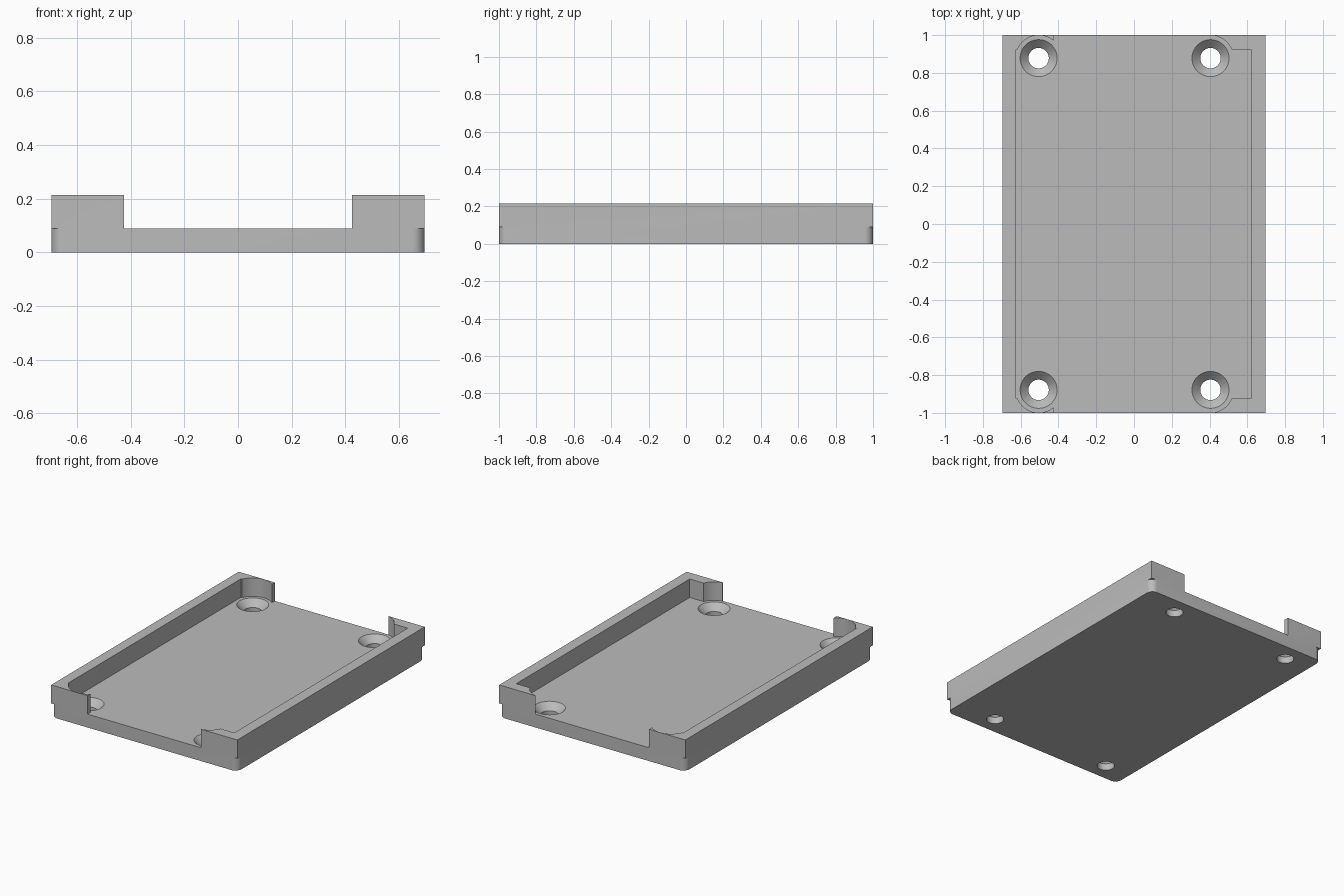
import bpy, bmesh

cube = bpy.data.objects.get("Cube")
if cube:
    bpy.data.objects.remove(cube, do_unlink=True)

HALF_X, HALF_Y = 0.695, 1.0
FLOOR, TOP = 0.09, 0.215
HOLES = [(x, y) for x in (-0.505, 0.405) for y in (-0.878, 0.878)]

grey = bpy.data.materials.new("plain grey")
grey.use_nodes = True
colour = (0.5, 0.5, 0.5, 1)
grey.diffuse_color = colour
grey.node_tree.nodes["Principled BSDF"].inputs["Base Color"].default_value = colour


def finish(bm, name):
    mesh = bpy.data.meshes.new(name)
    bm.to_mesh(mesh)
    bm.free()
    mesh.materials.append(grey)
    obj = bpy.data.objects.new(name, mesh)
    bpy.context.collection.objects.link(obj)
    return obj


def box(name, x0, x1, y0, y1, z0, z1, corner=0):
    bm = bmesh.new()
    bmesh.ops.create_cube(bm, size=1)
    for v in bm.verts:
        v.co = (x1 if v.co.x > 0 else x0, y1 if v.co.y > 0 else y0, z1 if v.co.z > 0 else z0)
    if corner:
        upright = [e for e in bm.edges if abs(e.verts[0].co.z - e.verts[1].co.z) > 0.01]
        bmesh.ops.bevel(bm, geom=upright, offset=corner, segments=8, profile=0.5, affect='EDGES')
    return finish(bm, name)


def cone(name, x, y, z0, z1, r0, r1):
    bm = bmesh.new()
    bmesh.ops.create_cone(bm, cap_ends=True, segments=48, radius1=r0, radius2=r1, depth=z1 - z0)
    bmesh.ops.translate(bm, verts=bm.verts, vec=(x, y, (z0 + z1) / 2))
    return finish(bm, name)


def combine(target, other, operation):
    """Apply a boolean and discard the helper."""
    mod = target.modifiers.new("boolean", 'BOOLEAN')
    mod.operation, mod.solver, mod.object = operation, 'EXACT', other
    bpy.context.view_layer.objects.active = target
    bpy.ops.object.modifier_apply(modifier=mod.name)
    bpy.data.objects.remove(other, do_unlink=True)


# Square-cornered rim, hollowed by the cavity, end notches and screw-head clearances
tray = box("tray", -HALF_X, HALF_X, -HALF_Y, HALF_Y, FLOOR, TOP)
combine(tray, box("cavity", -0.625, 0.62, -0.925, 0.925, 0, 0.3), 'DIFFERENCE')
combine(tray, box("end_notch", -0.425, 0.425, -1.1, 1.1, 0, 0.3), 'DIFFERENCE')
for x, y in HOLES:
    combine(tray, cone("clearance", x, y, 0, 0.3, 0.121, 0.121), 'DIFFERENCE')

# Floor plate with rounded corners
plate = box("floor_plate", -HALF_X, HALF_X, -HALF_Y, HALF_Y, 0, FLOOR, corner=0.045)
combine(tray, plate, 'UNION')

# Countersunk screw holes
for x, y in HOLES:
    combine(tray, cone("screw_hole", x, y, -0.1, 0.2, 0.054, 0.054), 'DIFFERENCE')
    combine(tray, cone("countersink", x, y, 0.045, FLOOR + 0.01, 0.053, 0.108), 'DIFFERENCE')

# Smooth round walls, crisp edges
bpy.ops.object.select_all(action='DESELECT')
tray.select_set(True)
bpy.context.view_layer.objects.active = tray
bpy.ops.object.shade_smooth_by_angle(angle=0.52)
